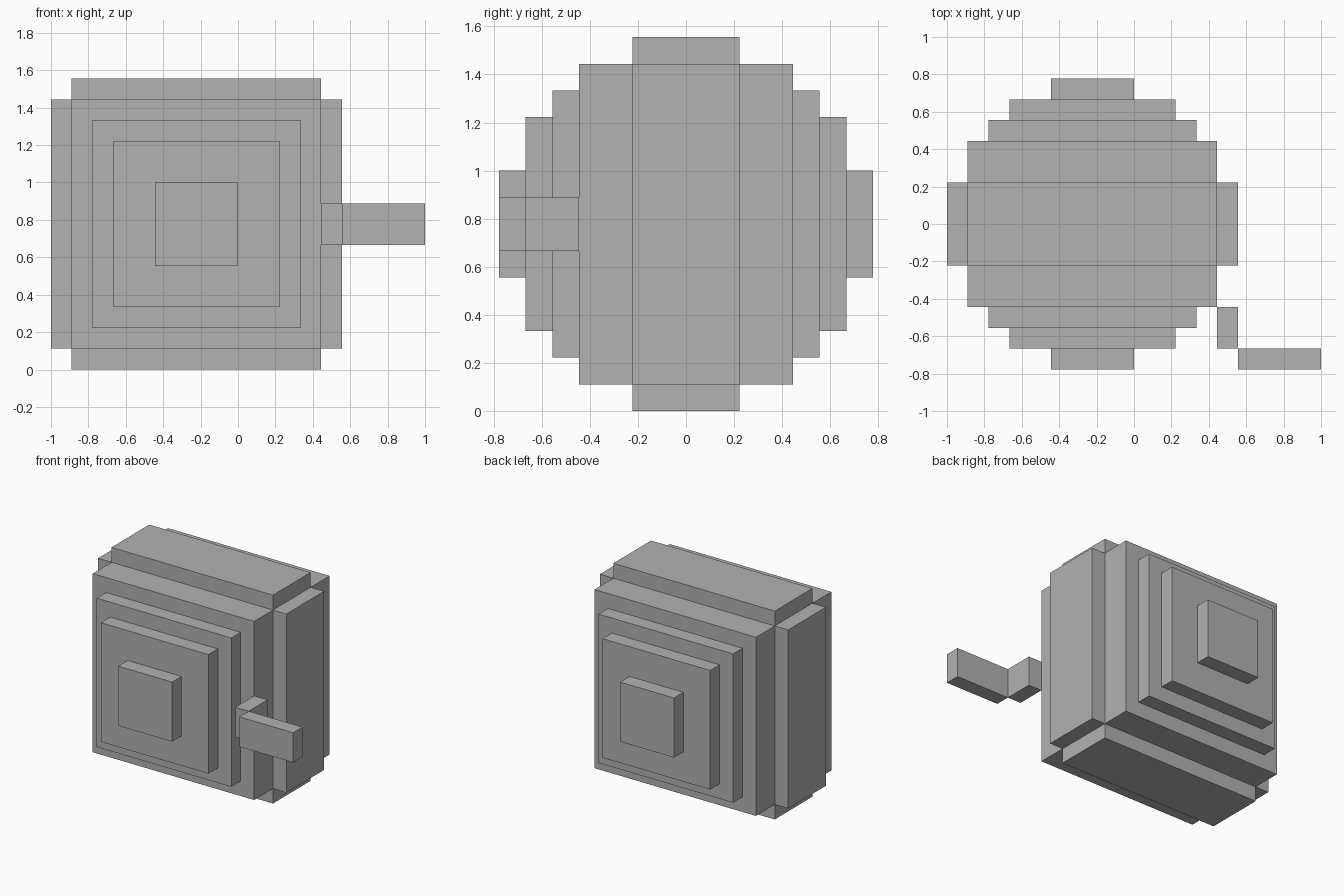
import bpy
from mathutils import Vector

cube = bpy.data.objects.get("Cube")
if cube:
    bpy.data.objects.remove(cube, do_unlink=True)

U = 1 / 9                      # one block unit
CENTER = Vector((-2, 0, 7))    # body centre, in units

grey = bpy.data.materials.new("plain grey")
grey.use_nodes = True
COLOUR = (0.445, 0.445, 0.445, 1)
grey.diffuse_color = COLOUR
grey.node_tree.nodes["Principled BSDF"].inputs["Base Color"].default_value = COLOUR


def box(name, low, high):
    """Flat-shaded box between two corners given in block units."""
    low, high = Vector(low), Vector(high)
    bpy.ops.mesh.primitive_cube_add(size=1, location=(low + high) / 2 * U)
    ob = bpy.context.object
    ob.name = name
    ob.scale = (high - low) * U
    bpy.ops.object.transform_apply(location=False, rotation=False, scale=True)
    ob.data.materials.append(grey)
    return ob


def centred(name, half, offset=(0, 0, 0)):
    """Box of given half size around the body centre."""
    mid = CENTER + Vector(offset)
    return box(name, mid - Vector(half), mid + Vector(half))


# Main block
centred("body_core", (6, 4, 6))

for sign, x_name, y_name, z_name in ((-1, "right", "front", "bottom"),
                                     (1, "left", "back", "top")):
    # Raised bands on the sides, top and bottom
    centred(f"{x_name}_band", (0.5, 2, 6), (sign * 6.5, 0, 0))
    centred(f"{z_name}_band", (6, 2, 0.5), (0, 0, sign * 6.5))
    # Stepped plates shrinking towards front and back
    for step, (size, part) in enumerate(((5, "outer"), (4, "middle"), (2, "inner"))):
        centred(f"{y_name}_{part}_step", (size, 0.5, size), (0, sign * (4.5 + step), 0))

# Cranked arm on the front left edge
box("arm_base", (4, -6, 6), (5, -4, 8))
box("arm_bar", (5, -7, 6), (9, -6, 8))
